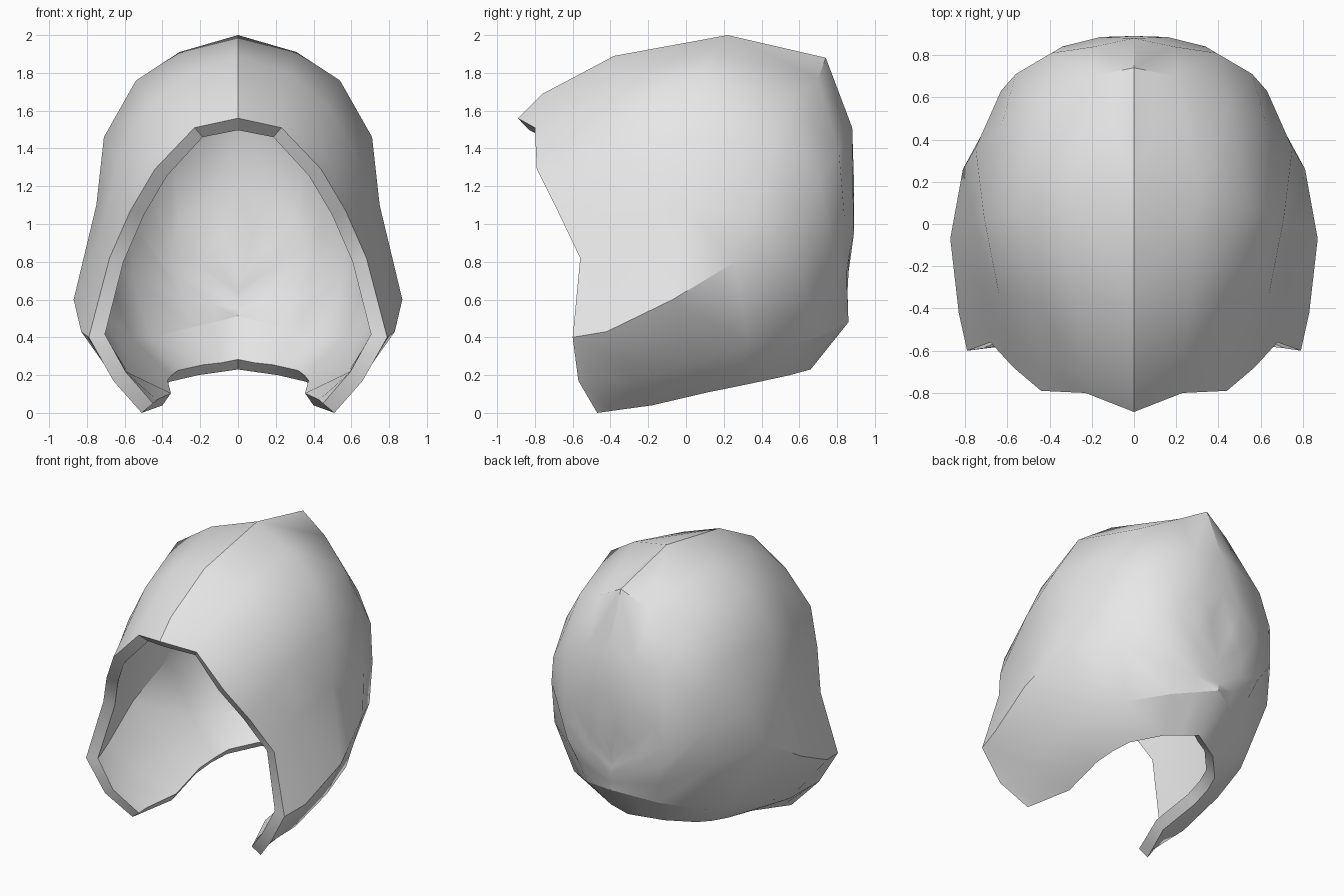
import bpy
import bmesh
from mathutils import Vector

if "Cube" in bpy.data.objects:
    bpy.data.objects.remove(bpy.data.objects["Cube"])

# Half arches of the hood, each from the centre line down to the lower edge
ARCHES = [
    # front rim
    [(0, -.89, 1.56), (.23, -.80, 1.51), (.44, -.79, 1.29), (.57, -.68, 1.07),
     (.68, -.56, .82), (.79, -.60, .40), (.66, -.57, .17), (.51, -.47, 0)],
    # forehead
    [(0, -.38, 1.89), (.27, -.36, 1.80), (.48, -.37, 1.62), (.64, -.33, 1.33),
     (.72, -.30, .98), (.83, -.42, .43), (.64, -.26, .16), (.40, -.18, .04)],
    # crown
    [(0, .22, 2.0), (.31, .14, 1.91), (.54, .08, 1.76), (.71, .03, 1.46),
     (.75, 0, 1.10), (.87, -.07, .60), (.67, .05, .28), (.42, .12, .11)],
    # back of the crown
    [(0, .74, 1.88), (.20, .70, 1.77), (.45, .56, 1.66), (.63, .46, 1.40),
     (.75, .36, 1.05), (.81, .26, .80), (.63, .33, .36), (.40, .27, .14)],
    # upper back
    [(0, .88, 1.51), (.19, .84, 1.46), (.39, .81, 1.38), (.56, .71, 1.23),
     (.63, .63, 1.00), (.62, .61, .71), (.52, .53, .35), (.36, .39, .165)],
    # lower back
    [(0, .89, 1.20), (.16, .885, 1.14), (.34, .84, 1.02), (.39, .81, .88),
     (.38, .81, .73), (.32, .77, .57), (.285, .72, .41), (.21, .55, .20)],
]


def build_half_shell():
    arches = [[Vector(p) for p in arch] for arch in ARCHES]
    # brow arch just behind the rim, raised at the centre line
    brow = [a.lerp(b, .25) for a, b in zip(arches[0], arches[1])]
    brow[0].z += .045
    brow[1].z += .02
    arches.insert(1, brow)
    # nape centre line, with one blended arch leading to it
    top, bend, end = Vector((0, .85, .80)), Vector((0, .86, .48)), Vector((0, .66, .23))
    nape = [top.lerp(bend, j / 6) for j in range(7)] + [end]
    blend = [a.lerp(b, .5) + Vector((0, .02 if 0 < j < 5 else 0, 0))
             for j, (a, b) in enumerate(zip(arches[-1], nape))]
    arches += [blend, nape]

    bm = bmesh.new()
    grid = [[bm.verts.new(p) for p in arch] for arch in arches]
    for a, b in zip(grid, grid[1:]):
        for j in range(len(a) - 1):
            bm.faces.new((a[j], a[j + 1], b[j + 1], b[j]))
    mesh = bpy.data.meshes.new("hood")
    bm.to_mesh(mesh)
    bm.free()
    return mesh


grey = bpy.data.materials.new("light grey")
grey.diffuse_color = (.8, .8, .8, 1)
grey.use_nodes = True
grey.node_tree.nodes["Principled BSDF"].inputs["Base Color"].default_value = grey.diffuse_color

hood = bpy.data.objects.new("hood", build_half_shell())
bpy.context.collection.objects.link(hood)
hood.data.materials.append(grey)

# Mirror to the full hood and give the shell its thickness inward
mirror = hood.modifiers.new("mirror", 'MIRROR')
mirror.use_clip = True
mirror.merge_threshold = .002
solid = hood.modifiers.new("thickness", 'SOLIDIFY')
solid.thickness = .08
solid.offset = -1
solid.use_even_offset = True

bpy.context.view_layer.objects.active = hood
hood.select_set(True)
bpy.ops.object.convert(target='MESH')
bpy.ops.object.shade_smooth_by_angle(angle=.6)

# Keep the ridge over the forehead and the fold above the nape sharp
verts = hood.data.vertices
for edge in hood.data.edges:
    a, b = (verts[i].co for i in edge.vertices)
    ridge = max(abs(a.x), abs(b.x)) < .01 and max(a.y, b.y) < .75 and min(a.z, b.z) > 1.4
    fold = max(abs(a.x), abs(b.x)) < .56 and min(a.y, b.y) > .45 \
        and all(.34 < p.z < .52 for p in (a, b))
    if ridge or fold:
        edge.use_edge_sharp = True
